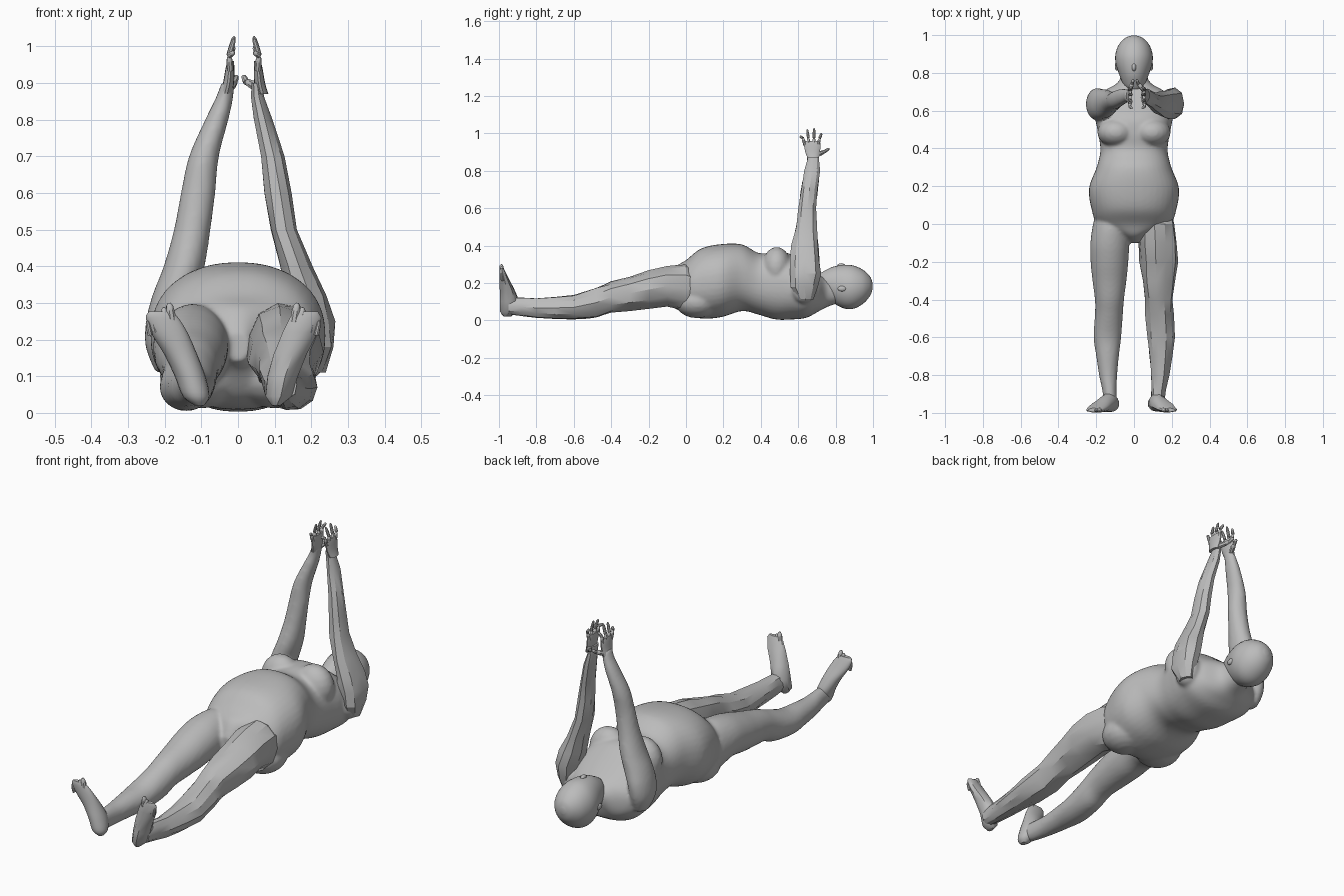
import bpy, bmesh, math, random
from mathutils import Vector

random.seed(4)
cube = bpy.data.objects.get("Cube")
if cube:
    bpy.data.objects.remove(cube, do_unlink=True)

skin = bpy.data.materials.new("plain grey")
GREY = (0.5, 0.5, 0.5, 1)
skin.diffuse_color = GREY
skin.use_nodes = True
skin.node_tree.nodes["Principled BSDF"].inputs["Base Color"].default_value = GREY


def activate(ob):
    bpy.ops.object.select_all(action='DESELECT')
    ob.select_set(True)
    bpy.context.view_layer.objects.active = ob


def finish(bm, name, angle=40):
    bmesh.ops.recalc_face_normals(bm, faces=bm.faces)
    me = bpy.data.meshes.new(name)
    bm.to_mesh(me)
    bm.free()
    ob = bpy.data.objects.new(name, me)
    bpy.context.collection.objects.link(ob)
    me.materials.append(skin)
    activate(ob)
    bpy.ops.object.shade_smooth_by_angle(angle=math.radians(angle))
    return ob


def spline(st, steps):
    """Catmull-Rom resampling of section rows."""
    out = []
    for i in range(len(st) - 1):
        a, b, c, d = st[max(i - 1, 0)], st[i], st[i + 1], st[min(i + 2, len(st) - 1)]
        for k in range(steps):
            t = k / steps
            out.append([0.5 * (2 * q + (r - p) * t + (2 * p - 5 * q + 4 * r - s) * t * t
                               + (3 * q - p - 3 * r + s) * t ** 3) for p, q, r, s in zip(a, b, c, d)])
    return out + [list(st[-1])]


def loft(bm, axis, st, sides=28, steps=4, power=2.0, sx=1, jitter=0.0):
    """Skin elliptical sections (t, x, other, rx, r_other) stacked along y or z."""
    rings = []
    for t, cx, co, rx, ro in spline(st, steps):
        ring = []
        for k in range(sides):
            a = 2 * math.pi * k / sides
            c, s = math.cos(a), math.sin(a)
            j = 1 + random.uniform(-jitter, jitter)
            x = sx * (cx + j * rx * math.copysign(abs(c) ** (2 / power), c))
            o = co + j * ro * math.copysign(abs(s) ** (2 / power), s)
            ring.append(bm.verts.new((x, t, o) if axis == 'y' else (x, o, t)))
        rings.append(ring)
    for r0, r1 in zip(rings, rings[1:]):
        for k in range(sides):
            n = (k + 1) % sides
            bm.faces.new((r0[k], r0[n], r1[n], r1[k]))
    bm.faces.new(rings[0])
    bm.faces.new(rings[-1])


def ball(bm, loc, r, seg=20):
    vs = bmesh.ops.create_uvsphere(bm, u_segments=seg, v_segments=seg // 2, radius=1)["verts"]
    for v in vs:
        v.co = Vector(loc) + Vector((v.co.x * r[0], v.co.y * r[1], v.co.z * r[2]))


def digit(bm, p, q, r, sides):
    """Tapered finger or toe from p to q."""
    p, q = Vector(p), Vector(q)
    rot = (q - p).to_track_quat('Z', 'Y')
    rings = []
    for t, s in ((0, 1), (0.5, 0.95), (0.85, 0.75), (1, 0.3)):
        rings.append([bm.verts.new(p.lerp(q, t) + rot @ Vector((
            r * s * math.cos(2 * math.pi * k / sides), r * s * math.sin(2 * math.pi * k / sides), 0)))
            for k in range(sides)])
    for a, b in zip(rings, rings[1:]):
        for k in range(sides):
            n = (k + 1) % sides
            bm.faces.new((a[k], a[n], b[n], b[k]))
    bm.faces.new(rings[0])
    bm.faces.new(rings[-1])


TORSO = [(-.10, 0, .18, .03, .04), (-.06, 0, .20, .07, .085), (0, 0, .182, .19, .14),
         (.08, 0, .197, .225, .187), (.19, 0, .213, .238, .195), (.30, 0, .228, .198, .178),
         (.39, 0, .195, .178, .165), (.48, 0, .185, .19, .18), (.56, 0, .18, .205, .175),
         (.64, 0, .155, .205, .142), (.70, 0, .148, .165, .105), (.75, 0, .148, .085, .078),
         (.82, 0, .155, .06, .06)]
LEG = [(.08, .125, .17, .07, .08), (0, .122, .17, .095, .125), (-.1, .128, .183, .103, .107),
       (-.2, .13, .165, .10, .10), (-.3, .13, .145, .09, .088), (-.4, .13, .125, .077, .08),
       (-.48, .133, .095, .074, .08), (-.6, .141, .07, .073, .065), (-.7, .14, .067, .06, .058),
       (-.8, .137, .067, .048, .051), (-.88, .13, .072, .038, .05), (-.95, .125, .078, .034, .045)]
ARM = [(.11, .195, .64, .03, .04), (.18, .202, .635, .05, .075), (.25, .195, .635, .056, .085),
       (.32, .174, .635, .06, .08), (.4, .147, .637, .056, .073), (.5, .125, .642, .05, .055),
       (.6, .109, .648, .047, .046), (.7, .093, .66, .041, .047), (.8, .058, .675, .032, .041),
       (.86, .037, .68, .024, .033), (.90, .028, .677, .018, .034)]
FOOT = [(.02, .105, -.955, .012, .018), (.045, .113, -.952, .036, .04), (.10, .128, -.945, .042, .05),
        (.16, .152, -.955, .045, .04), (.22, .182, -.972, .05, .026), (.26, .2, -.982, .044, .016),
        (.277, .205, -.985, .03, .01)]
PALM = [(.87, .033, .68, .017, .032), (.90, .026, .677, .015, .04), (.94, .022, .675, .012, .046),
        (.96, .02, .672, .009, .04)]
HEAD = [(.715, 0, .225, .03, .025), (.74, 0, .205, .056, .06), (.79, 0, .19, .078, .098),
        (.85, 0, .18, .097, .117), (.90, 0, .178, .098, .114), (.95, 0, .18, .08, .088),
        (.985, 0, .183, .046, .05), (.998, 0, .185, .012, .014)]

# Torso, right leg and right arm fused into one smooth skin
bm = bmesh.new()
loft(bm, 'y', TORSO, 40, 5, 2.25)
loft(bm, 'y', LEG, sx=-1)
loft(bm, 'z', ARM, sx=-1)
for s in (-1, 1):
    ball(bm, (s * .095, .485, .285), (.10, .078, .108))    # breasts
    ball(bm, (s * .10, .06, .10), (.115, .12, .088))       # buttocks
ball(bm, (.19, .63, .17), (.055, .07, .08))                # left shoulder socket
body = finish(bm, "torso_with_right_limbs")
mod = body.modifiers.new("fuse", 'REMESH')
mod.mode = 'VOXEL'
mod.voxel_size = 0.009
mod.use_smooth_shade = True
mod = body.modifiers.new("soften", 'SMOOTH')
mod.factor = 0.5
mod.iterations = 6

# Faceted left limbs
left_leg = [(y, x, z, rx * 1.0, rz * 1.02) for y, x, z, rx, rz in LEG]
left_arm = [(z, x + .022 * max(0, (z - .7) / .2) + (.012 if z < .45 else 0), y,
             rx * (1 if z < .35 else .78), ry) for z, x, y, rx, ry in ARM]
bm = bmesh.new()
loft(bm, 'y', left_leg, 11, 1, jitter=.07)
bmesh.ops.triangulate(bm, faces=bm.faces)
finish(bm, "left_leg", 28)
bm = bmesh.new()
loft(bm, 'z', left_arm, 9, 1, jitter=.09)
bmesh.ops.triangulate(bm, faces=bm.faces)
finish(bm, "left_arm", 24)

# Feet with toes, hands with fingers
for side, sx, sides, steps, dx, toe_dx, jit in (("right", -1, 20, 4, 0, .008, 0),
                                                ("left", 1, 9, 1, .033, -.018, .05)):
    bm = bmesh.new()
    foot = [(z, x + toe_dx * z / .28, y, rx, ry) for z, x, y, rx, ry in FOOT]
    loft(bm, 'z', foot, sides, steps, sx=sx, jitter=jit)
    for k in range(5):
        x, z = .172 + .015 * k + toe_dx, .268 - .009 * k
        digit(bm, (sx * x, -.983, z - .02), (sx * (x + .008), -.988, z + .032 - .003 * k),
              .013 - .0015 * k, 8)
    finish(bm, side + "_foot", 40)

    bm = bmesh.new()
    loft(bm, 'z', [(z, x + dx, y, rx, ry) for z, x, y, rx, ry in PALM], 14, 3, sx=sx)
    for y0, y1, z1 in ((.638, .61, .985), (.66, .648, 1.022), (.684, .685, 1.028), (.705, .725, 1.0)):
        mid = (sx * (.024 + dx), (y0 + y1) / 2, .975)
        digit(bm, (sx * (.021 + dx), y0, .935), mid, .0095, 8)
        digit(bm, mid, (sx * (.010 + dx), y1, z1), .008, 8)
    digit(bm, (sx * (.026 + dx), .70, .885), (sx * (.008 + dx * .4), .745, .905), .013, 8)
    digit(bm, (sx * (.010 + dx * .4), .74, .902), (sx * (.004 + dx * .3), .766, .92), .009, 8)
    finish(bm, side + "_hand", 40)

# Head with nose and ears
bm = bmesh.new()
loft(bm, 'y', HEAD, 32, 5)
ball(bm, (0, .83, .292), (.012, .022, .014), 12)
for s in (-1, 1):
    ball(bm, (s * .092, .835, .17), (.009, .024, .015), 12)
finish(bm, "head", 60)
